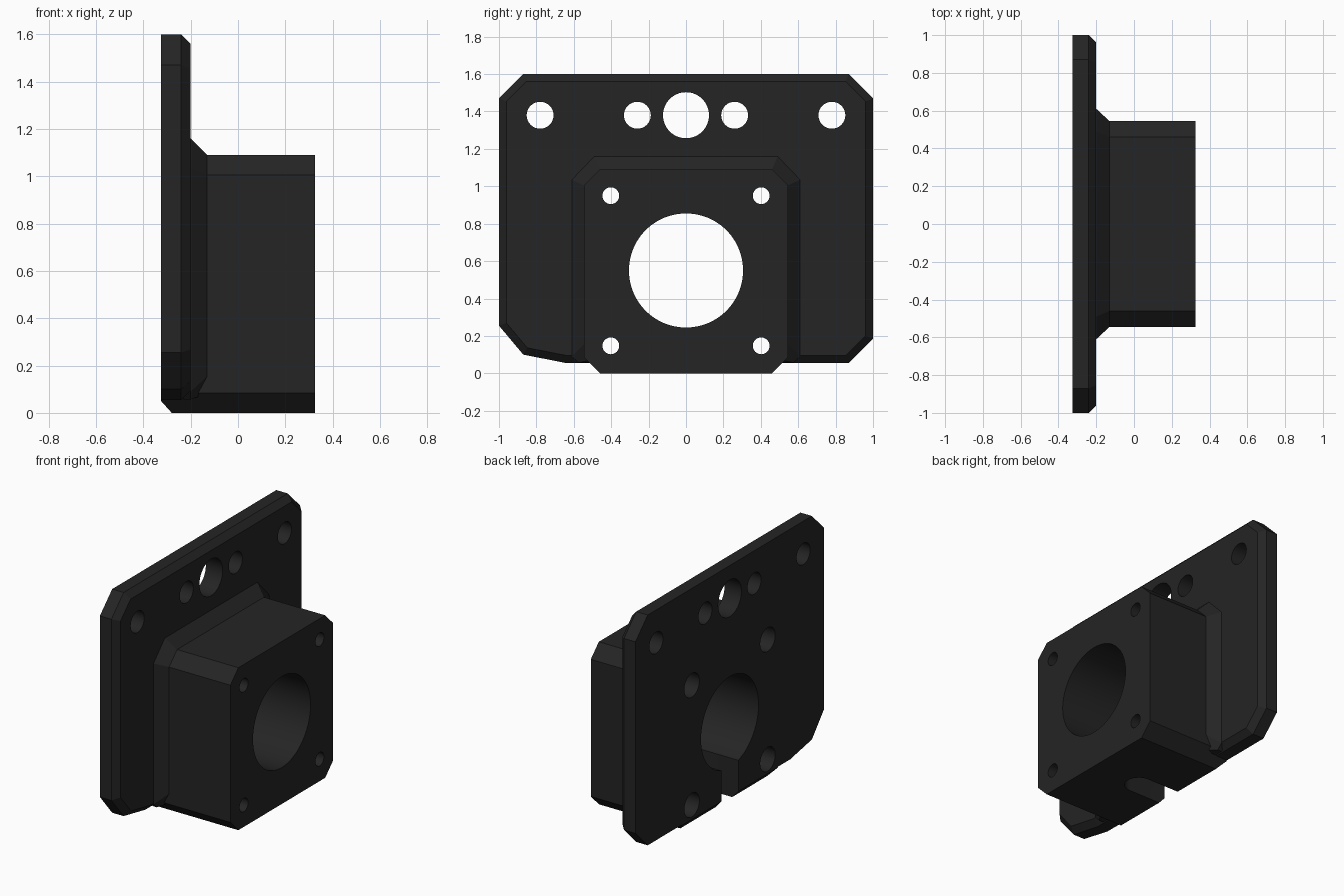
import bpy, bmesh, math
from mathutils import Vector

if "Cube" in bpy.data.objects:
    bpy.data.objects.remove(bpy.data.objects["Cube"])

black = bpy.data.materials.new("matte black")
black.diffuse_color = (0.018, 0.018, 0.018, 1)
black.use_nodes = True
black.node_tree.nodes["Principled BSDF"].inputs["Base Color"].default_value = black.diffuse_color


def loft(name, sections):
    """Solid through (x, [(y, z), ...]) sections with equal point counts."""
    bm = bmesh.new()
    rings = [[bm.verts.new((x, y, z)) for y, z in pts] for x, pts in sections]
    n = len(rings[0])
    for a, b in zip(rings, rings[1:]):
        for i in range(n):
            j = (i + 1) % n
            bm.faces.new((a[i], a[j], b[j], b[i]))
    bm.faces.new(rings[0][::-1])
    bm.faces.new(rings[-1])
    bmesh.ops.recalc_face_normals(bm, faces=bm.faces)
    mesh = bpy.data.meshes.new(name)
    bm.to_mesh(mesh)
    bm.free()
    mesh.materials.append(black)
    obj = bpy.data.objects.new(name, mesh)
    bpy.context.collection.objects.link(obj)
    return obj


def mirrored(half):
    """Close a right-hand half outline into a full symmetric one."""
    return half + [(-y, z) for y, z in reversed(half)]


def inset(pts, d):
    """Offset a counter-clockwise convex outline inwards."""
    out = []
    for i, p in enumerate(pts):
        p = Vector(p)
        a = (p - Vector(pts[i - 1])).normalized()
        b = (Vector(pts[(i + 1) % len(pts)]) - p).normalized()
        na, nb = Vector((-a.y, a.x)), Vector((-b.y, b.x))
        out.append(tuple(p + (na + nb) * d / (1 + na.dot(nb))))
    return out


def circle(y, z, r, n):
    return [(y + r * math.cos(2 * math.pi * i / n),
             z + r * math.sin(2 * math.pi * i / n)) for i in range(n)]


def drill(y, z, r, x0=-0.5, x1=0.5, n=32):
    c = circle(y, z, r, n)
    return loft("hole_cutter", [(x0, c), (x1, c)])


def boolean(target, tool, operation):
    mod = target.modifiers.new("boolean", 'BOOLEAN')
    mod.operation, mod.solver, mod.object = operation, 'EXACT', tool
    bpy.context.view_layer.objects.active = target
    bpy.ops.object.modifier_apply(modifier=mod.name)
    bpy.data.objects.remove(tool)


# Mounting plate with clipped corners and a chamfered front rim
outline = [(-0.64, 0.055), (0.87, 0.055), (1, 0.185), (1, 1.47), (0.87, 1.6),
           (-0.87, 1.6), (-1, 1.47), (-1, 0.255), (-0.87, 0.10)]
bracket = loft("mounting_bracket", [(-0.325, outline), (-0.24, outline),
                                    (-0.20, inset(outline, 0.04))])

# Square housing, bevelled at the lower back edge
body = [(0.46, 0), (0.545, 0.085), (0.545, 1.005), (0.46, 1.09)]
body_back = [(0.51, 0.05)] + body[1:]
housing = loft("housing", [(-0.325, mirrored(body_back)),
                           (-0.28, mirrored(body)), (0.325, mirrored(body))])

# Sloped collar where the housing meets the plate
wide = mirrored([(0.575, 0.057), (0.61, 0.09), (0.61, 1.035), (0.49, 1.16)])
narrow = mirrored([(0.47, 0.08), (0.545, 0.155), (0.545, 1.005), (0.46, 1.09)])
collar = loft("collar", [(-0.23, wide), (-0.20, wide), (-0.13, narrow)])

boolean(bracket, housing, 'UNION')
boolean(bracket, collar, 'UNION')

# Main bore and the row of holes along the top of the plate
cutters = [drill(0, 0.55, 0.305, n=96), drill(0, 1.38, 0.123, n=64)]
for y in (-0.78, -0.26, 0.26, 0.78):
    cutters.append(drill(y, 1.38, 0.072))

# Housing screw holes, counterbored from the back
for y in (-0.402, 0.402):
    for z in (0.147, 0.95):
        cutters.append(drill(y, z, 0.045))
        cutters.append(drill(y, z, 0.08, x1=0.2))

# Round-ended slot from the bore down through the bottom
slot = loft("slot_cutter", [(-0.5, [(-0.09, -0.1), (0.09, -0.1), (0.09, 0.4), (-0.09, 0.4)])]
            + [(-0.04 + 0.09 * math.sin(a), [(-w, -0.1), (w, -0.1), (w, 0.4), (-w, 0.4)])
               for a in [math.pi / 2 * i / 8.5 for i in range(9)]
               for w in [0.09 * math.cos(a)]])
cutters.append(slot)

for cutter in cutters:
    boolean(bracket, cutter, 'DIFFERENCE')

# Smooth bores, crisp edges
bpy.ops.object.select_all(action='DESELECT')
bracket.select_set(True)
bpy.context.view_layer.objects.active = bracket
bpy.ops.object.shade_smooth_by_angle(angle=math.radians(25))
